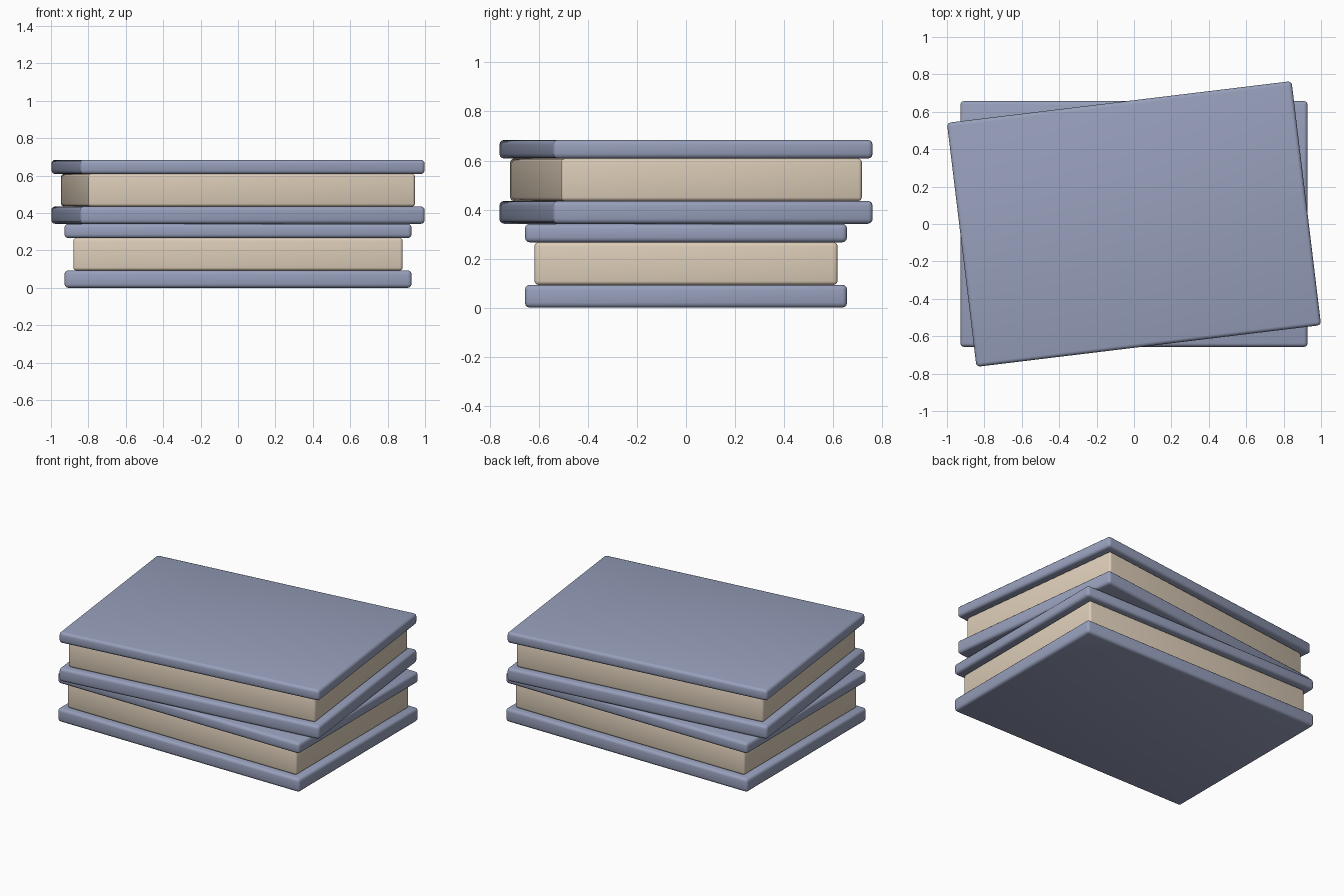
import bpy, math

if "Cube" in bpy.data.objects:
    bpy.data.objects.remove(bpy.data.objects["Cube"])


def material(name, color):
    m = bpy.data.materials.new(name)
    m.diffuse_color = color
    m.use_nodes = True
    m.node_tree.nodes["Principled BSDF"].inputs["Base Color"].default_value = m.diffuse_color
    return m


COVER = material("cover_cloth", (0.31, 0.35, 0.50, 1))
PAPER = material("page_paper", (0.72, 0.61, 0.48, 1))


def slab(name, sx, sy, z0, z1, angle, bevel, mat):
    # Rounded rectangular block spanning z0..z1
    bpy.ops.mesh.primitive_cube_add(size=1, location=(0, 0, (z0 + z1) / 2))
    ob = bpy.context.object
    ob.name = name
    ob.scale = (sx, sy, z1 - z0)
    bpy.ops.object.transform_apply(location=False, rotation=False, scale=True)
    ob.rotation_euler.z = angle
    mod = ob.modifiers.new("rounded_edges", 'BEVEL')
    mod.width = bevel
    mod.segments = 3
    bpy.ops.object.modifier_apply(modifier=mod.name)
    bpy.ops.object.shade_smooth_by_angle(angle=math.radians(40))
    ob.data.materials.append(mat)


def book(prefix, z, angle):
    # Thick back cover, inset page block, thinner front cover
    slab(prefix + "_back_cover", 1.856, 1.314, z, z + 0.093, angle, 0.02, COVER)
    slab(prefix + "_pages", 1.76, 1.236, z + 0.093, z + 0.266, angle, 0.015, PAPER)
    slab(prefix + "_front_cover", 1.856, 1.314, z + 0.266, z + 0.342, angle, 0.02, COVER)


# Two stacked books, the upper one turned slightly
book("lower_book", 0.0, 0.0)
book("upper_book", 0.342, math.radians(6.9))
